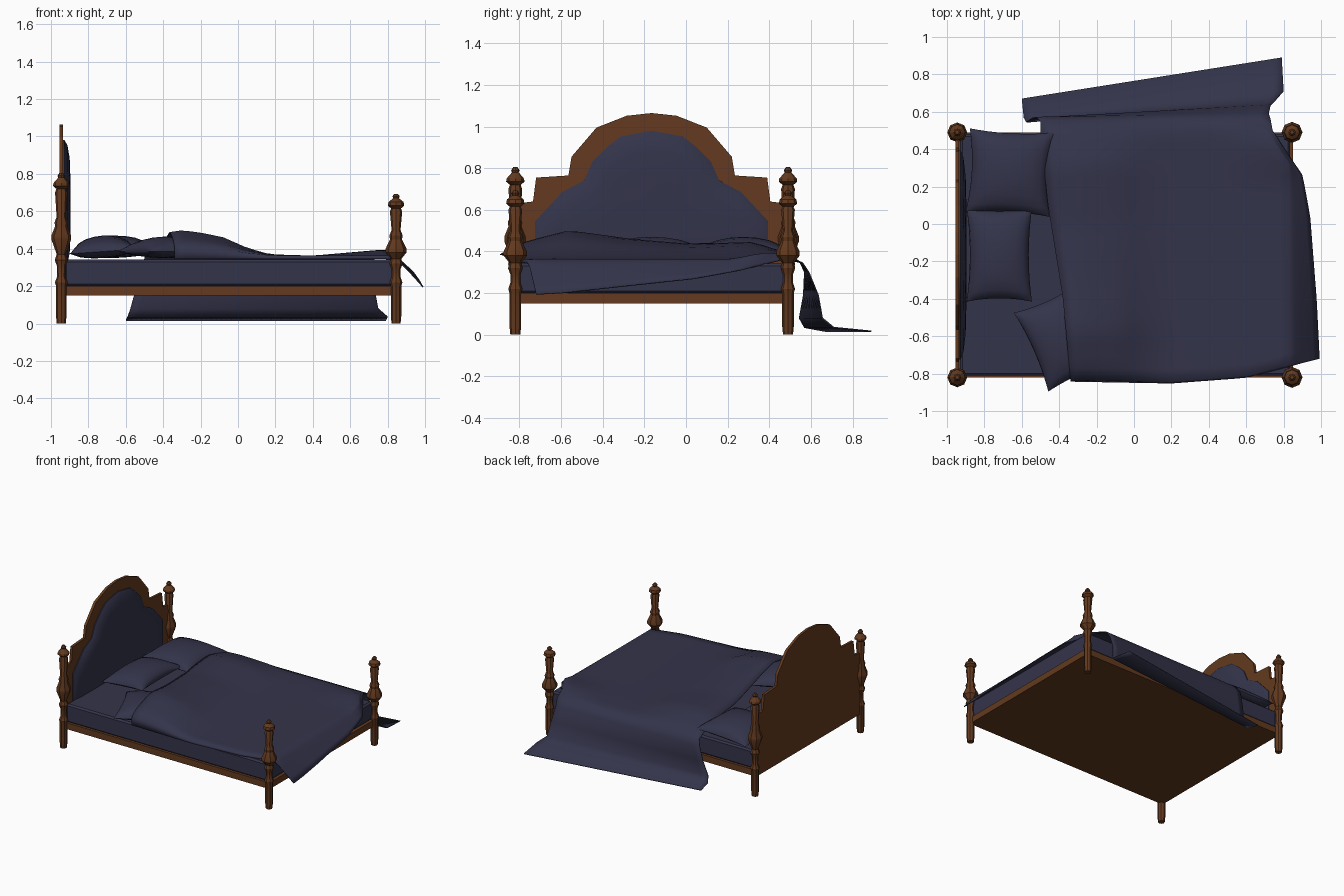
import bpy, bmesh, math
from mathutils import Matrix, Vector

if "Cube" in bpy.data.objects:
    bpy.data.objects.remove(bpy.data.objects["Cube"])


def material(name, rgb):
    m = bpy.data.materials.new(name)
    m.diffuse_color = (*rgb, 1)
    m.use_nodes = True
    m.node_tree.nodes["Principled BSDF"].inputs["Base Color"].default_value = m.diffuse_color
    return m


WOOD = material("brown wood", (0.125, 0.042, 0.014))
CLOTH = material("slate blue cloth", (0.034, 0.034, 0.070))


def finish(bm, name, mat, angle=None):
    bmesh.ops.recalc_face_normals(bm, faces=bm.faces)
    me = bpy.data.meshes.new(name)
    bm.to_mesh(me)
    bm.free()
    ob = bpy.data.objects.new(name, me)
    bpy.context.collection.objects.link(ob)
    me.materials.append(mat)
    if angle:
        bpy.ops.object.select_all(action='DESELECT')
        ob.select_set(True)
        bpy.context.view_layer.objects.active = ob
        bpy.ops.object.shade_smooth_by_angle(angle=math.radians(angle))
    return ob


def box(name, mat, lo, hi, bevel=0):
    bm = bmesh.new()
    bmesh.ops.create_cube(bm, size=1)
    for v in bm.verts:
        v.co = [a + (c + 0.5) * (b - a) for a, b, c in zip(lo, hi, v.co)]
    if bevel:
        bmesh.ops.bevel(bm, geom=bm.edges[:], offset=bevel, segments=1,
                        affect='EDGES', profile=0.5)
    return finish(bm, name, mat)


def lathe(name, profile, x, y, sides=8):
    bm = bmesh.new()
    rings = [[bm.verts.new((x + r * math.cos(math.tau * i / sides),
                            y + r * math.sin(math.tau * i / sides), z))
              for i in range(sides)] for r, z in profile]
    for a, b in zip(rings, rings[1:]):
        for i in range(sides):
            j = (i + 1) % sides
            bm.faces.new((a[i], a[j], b[j], b[i]))
    bm.faces.new(rings[0])
    bm.faces.new(rings[-1])
    return finish(bm, name, WOOD, 30)


def interp(x, pts):
    if x <= pts[0][0]:
        return pts[0][1]
    for (a, p), (b, q) in zip(pts, pts[1:]):
        if x <= b:
            t = (x - a) / (b - a)
            return p + (q - p) * t
    return pts[-1][1]


def grid(bm, rows):
    vs = [[bm.verts.new(p) for p in row] for row in rows]
    for a, b in zip(vs, vs[1:]):
        for i in range(len(a) - 1):
            bm.faces.new((a[i], a[i + 1], b[i + 1], b[i]))


# Turned posts, taller at the head
HEAD = [(.024, 0), (.028, .04), (.028, .2), (.034, .22), (.022, .25), (.024, .31), (.035, .34),
        (.024, .37), (.053, .45), (.053, .47), (.033, .52), (.036, .54), (.025, .57),
        (.033, .70), (.026, .72), (.044, .735), (.042, .75), (.016, .78), (.02, .79), (.01, .805)]
FOOT = [(.024, 0), (.028, .04), (.028, .2), (.034, .22), (.024, .25), (.024, .29), (.035, .32),
        (.028, .345), (.056, .38), (.056, .40), (.032, .45), (.036, .47), (.024, .50),
        (.033, .60), (.026, .615), (.044, .63), (.040, .65), (.015, .67), (.02, .68), (.01, .692)]
for side, y in (("front", -.82), ("back", .49)):
    lathe(f"head_post_{side}", HEAD, -.945, y)
    lathe(f"foot_post_{side}", FOOT, .845, y)

# Bed frame and mattress
box("bed_frame", WOOD, (-.95, -.82, .15), (.85, .49, .2))
box("mattress", CLOTH, (-.93, -.81, .198), (.835, .48, .342), .012)

# Headboard: half outline (distance from centre, height), mirrored
MID = -.165
EDGE = [(0, 1.065), (.12, 1.052), (.265, .995), (.385, .855), (.40, .765), (.555, .755),
        (.57, .64), (.65, .63), (.65, .15)]
outline = [(MID + d, z) for d, z in EDGE] + [(MID - d, z) for d, z in EDGE[:0:-1]]
bm = bmesh.new()
f = bm.faces.new([bm.verts.new((-.955, y, z)) for y, z in outline])
ext = bmesh.ops.extrude_face_region(bm, geom=[f])
bmesh.ops.translate(bm, vec=(.02, 0, 0),
                    verts=[g for g in ext["geom"] if isinstance(g, bmesh.types.BMVert)])
finish(bm, "headboard", WOOD)

# Padded headboard panel, domed towards the mattress
PAD = [(0, .98), (.15, .952), (.21, .905), (.285, .83), (.325, .74), (.43, .685), (.56, .545),
       (.56, .30)]
pad = [(MID + d, z) for d, z in PAD] + [(MID - d, z) for d, z in PAD[:0:-1]]
bm = bmesh.new()
rings = []
for s, x in ((1, -.94), (1, -.928), (.93, -.912), (.75, -.9), (.4, -.895)):
    rings.append([(x, MID + (y - MID) * s, .6 + (z - .6) * s) for y, z in pad])
rings = [[bm.verts.new(p) for p in r] for r in rings]
for a, b in zip(rings, rings[1:]):
    for i in range(len(a)):
        j = (i + 1) % len(a)
        bm.faces.new((a[i], a[j], b[j], b[i]))
bm.faces.new(rings[-1])
finish(bm, "headboard_pad", CLOTH, 40)


# Pillows: plump dome above a flatter underside, with pulled-out corners
def pillow(name, x, y, z, hx, hy, up, down, turn=0, tilt=0, n=10):
    bm = bmesh.new()
    ticks = [math.sin(math.pi / 2 * (2 * i / n - 1)) for i in range(n + 1)]
    for h in (up, -down):
        grid(bm, [[(hx * u * (1 - .1 * (1 - v * v)), hy * v * (1 - .07 * (1 - u * u)),
                    h * (max(0, 1 - u * u) * max(0, 1 - v * v)) ** .45)
                   for u in ticks] for v in ticks])
    bmesh.ops.remove_doubles(bm, verts=bm.verts, dist=.0005)
    bm.transform(Matrix.Translation((x, y, z)) @ Matrix.Rotation(math.radians(turn), 4, 'Z')
                 @ Matrix.Rotation(math.radians(tilt), 4, 'Y'))
    return finish(bm, name, CLOTH, 60)


pillow("pillow_middle", -.72, -.165, .385, .175, .25, .085, .035, 0, -4)
pillow("pillow_back", -.665, .275, .38, .225, .225, .09, .03, -3, -2)
pillow("pillow_front", -.39, -.615, .385, .175, .23, .08, .035, 23.7)

# Blanket: rows run head to foot, from the front edge over the bed to the floor
LEFT = [(-.84, -.34), (-.4, -.38), (.1, -.46), (.5, -.5)]
RIGHT = [(-.84, .99), (-.5, .975), (0, .94), (.24, .9), (.4, .80), (.5, .74)]
HANG = [(-.84, .195), (-.72, .2), (0, .27), (.24, .31), (.4, .345), (.5, .37)]
FRONT = [(-.34, -.84), (.2, -.85), (.6, -.82), (.99, -.72)]
LUMP = [(-.84, .05), (-.77, .09), (-.57, .14), (-.32, .105), (0, .075), (.32, .085), (.5, .025)]
ALONG = [(-.5, .62), (-.42, .8), (-.33, 1), (-.22, .93), (-.08, .72), (.05, .3), (.17, .05),
         (.4, 0)]
TUCK = [(.2, 0), (.35, .03), (.45, .035), (.5, .01)]


def blanket_height(x, y):
    z = .36 + interp(y, LUMP) * interp(x, ALONG)
    return z + interp(y, TUCK) * max(0, min(1, (x - .4) / .4))


COLS, ROWS, HEM = 26, 22, 5
rows = []
for r in range(ROWS + 1):
    t = max(0, (r - 1) / (ROWS - 1))
    row = []
    for c in range(COLS + 1):
        y = -.84 + 1.34 * t
        xl, xr = interp(y, LEFT), interp(y, RIGHT)
        brow = min(.83, xr - .03)
        k = c / (COLS - HEM)
        x = xl + (brow - xl) * k
        if k <= 1:
            z = blanket_height(x, y)
        else:
            k = (c - COLS + HEM) / HEM
            x = brow + (xr - brow) * k
            top = blanket_height(brow, y)
            z = top + (interp(y, HANG) - top) * k ** 1.1
        yf = interp(x, FRONT) + (0 if r == 0 else .008)
        if r == 0:
            z = min(z, .345)
        row.append((x, yf + (.5 - yf) * t, z))
    rows.append(row)

# Side drape: y, extra y towards the foot, z, head-end x, foot-end x
DRAPE = [(.55, .01, .345, -.5, .73), (.57, .02, .30, -.52, .72), (.565, .07, .19, -.545, .73),
         (.545, .11, .08, -.575, .75), (.57, .14, .035, -.59, .80), (.67, .22, .017, -.6, .79)]
for y, spread, z, xl, xr in DRAPE:
    ks = [c / COLS for c in range(COLS + 1)]
    rows.append([(xl + (xr - xl) * k, y + spread * k, z) for k in ks])
bm = bmesh.new()
grid(bm, rows)
blanket = finish(bm, "blanket", CLOTH, 80)
solid = blanket.modifiers.new("thickness", 'SOLIDIFY')
solid.thickness = .006
solid.offset = 0
